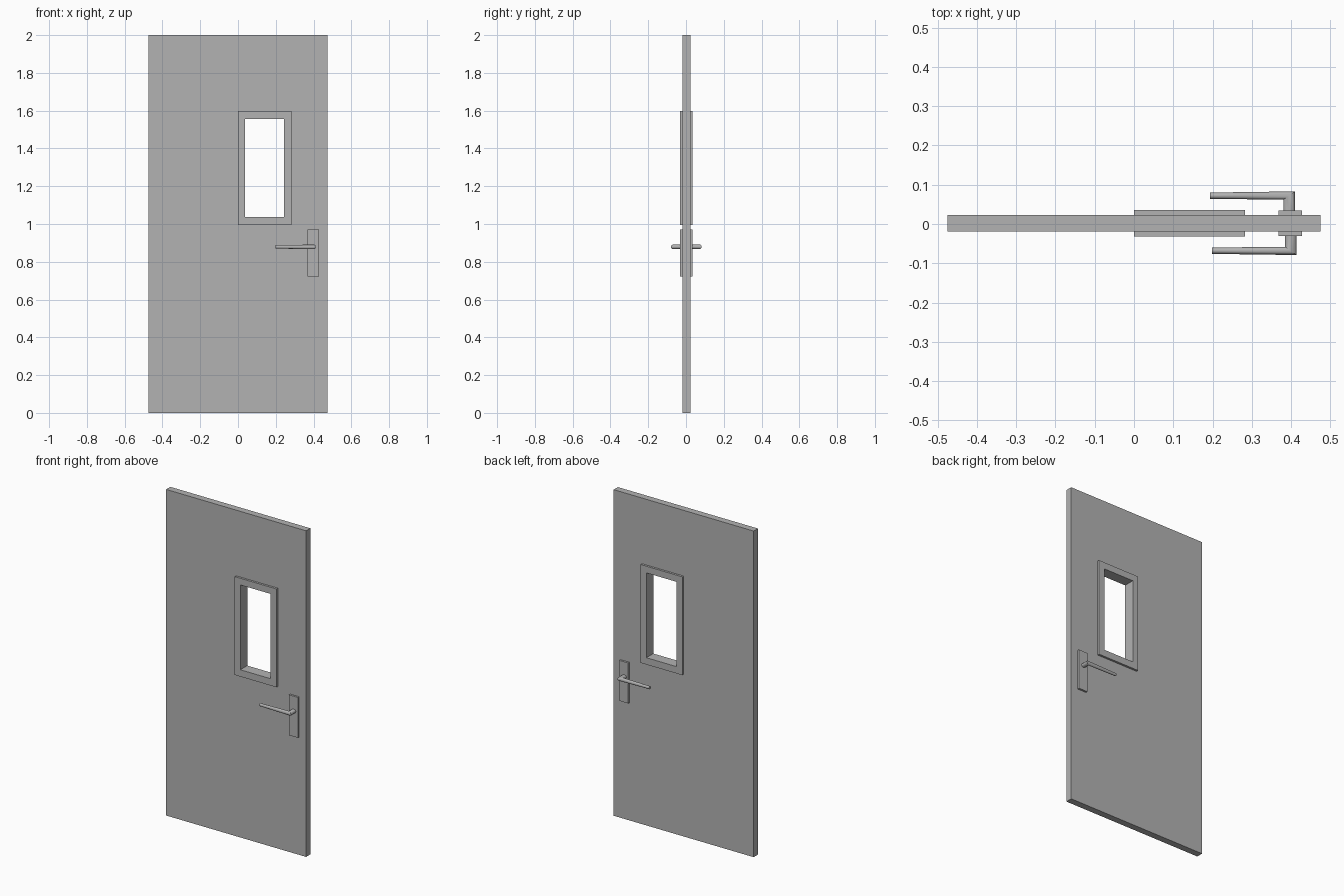
import bpy, bmesh, math
from mathutils import Vector

if "Cube" in bpy.data.objects:
    bpy.data.objects.remove(bpy.data.objects["Cube"])

grey = bpy.data.materials.new("plain_grey")
grey.use_nodes = True
colour = (0.45, 0.45, 0.45, 1)
grey.diffuse_color = colour
grey.node_tree.nodes["Principled BSDF"].inputs["Base Color"].default_value = colour

MID = 0.002                      # middle plane of the door leaf
WINDOW = (0.038, 0.244, 1.036, 1.556)
HANDLE_Z = 0.879


def finish(name, bm, smooth=False):
    bmesh.ops.recalc_face_normals(bm, faces=bm.faces)
    mesh = bpy.data.meshes.new(name)
    bm.to_mesh(mesh)
    bm.free()
    mesh.materials.append(grey)
    obj = bpy.data.objects.new(name, mesh)
    bpy.context.collection.objects.link(obj)
    if smooth:
        bpy.ops.object.select_all(action="DESELECT")
        obj.select_set(True)
        bpy.context.view_layer.objects.active = obj
        bpy.ops.object.shade_smooth_by_angle(angle=math.radians(35))
    return obj


def bridge(bm, a, b):
    for i in range(len(a)):
        j = (i + 1) % len(a)
        bm.faces.new((a[i], a[j], b[j], b[i]))


def rectangle(bm, rect, y):
    x0, x1, z0, z1 = rect
    return [bm.verts.new((x, y, z)) for x, z in ((x0, z0), (x1, z0), (x1, z1), (x0, z1))]


def slab(name, outer, y0, y1, hole=None):
    """Upright board, with an optional rectangular opening."""
    bm = bmesh.new()
    front, back = rectangle(bm, outer, y0), rectangle(bm, outer, y1)
    bridge(bm, front, back)
    if hole:
        hole_front, hole_back = rectangle(bm, hole, y0), rectangle(bm, hole, y1)
        bridge(bm, hole_front, hole_back)
        bridge(bm, front, hole_front)
        bridge(bm, back, hole_back)
    else:
        bm.faces.new(front)
        bm.faces.new(back)
    return finish(name, bm)


def lever(name, side, shift, sides=16):
    """Round neck mitred into a tapering grip."""
    # each section: outer x, outer reach, inner x, inner reach, half height
    sections = ((0.414, 0.03, 0.384, 0.03, 0.012),
                (0.414, 0.081, 0.384, 0.06, 0.012),
                (0.198, 0.078, 0.198, 0.062, 0.009))
    bm = bmesh.new()
    rings = []
    for ox, oy, ix, iy, half in sections:
        outer = Vector((ox + shift, MID + side * oy, HANDLE_Z))
        inner = Vector((ix + shift, MID + side * iy, HANDLE_Z))
        ring = []
        for k in range(sides):
            a = math.tau * k / sides
            p = inner.lerp(outer, 0.5 + 0.5 * math.cos(a))
            p.z += half * math.sin(a)
            ring.append(bm.verts.new(p))
        rings.append(ring)
    for a, b in zip(rings, rings[1:]):
        bridge(bm, a, b)
    bm.faces.new(rings[0])
    bm.faces.new(rings[-1])
    return finish(name, bm, smooth=True)


# Door leaf with its opening
slab("door_leaf", (-0.475, 0.475, 0, 2), MID - 0.0205, MID + 0.0205, WINDOW)

# Window trim, backplate and lever on each face
for label, side, shift in (("front", -1, 0), ("back", 1, -0.004)):
    face = MID + side * 0.0205
    slab(label + "_window_frame", (0, 0.283, 0.994, 1.597), face, MID + side * 0.0335, WINDOW)
    slab(label + "_handle_plate", (0.368, 0.428, 0.722, 0.97), face, MID + side * 0.0325)
    lever(label + "_lever_handle", side, shift)
